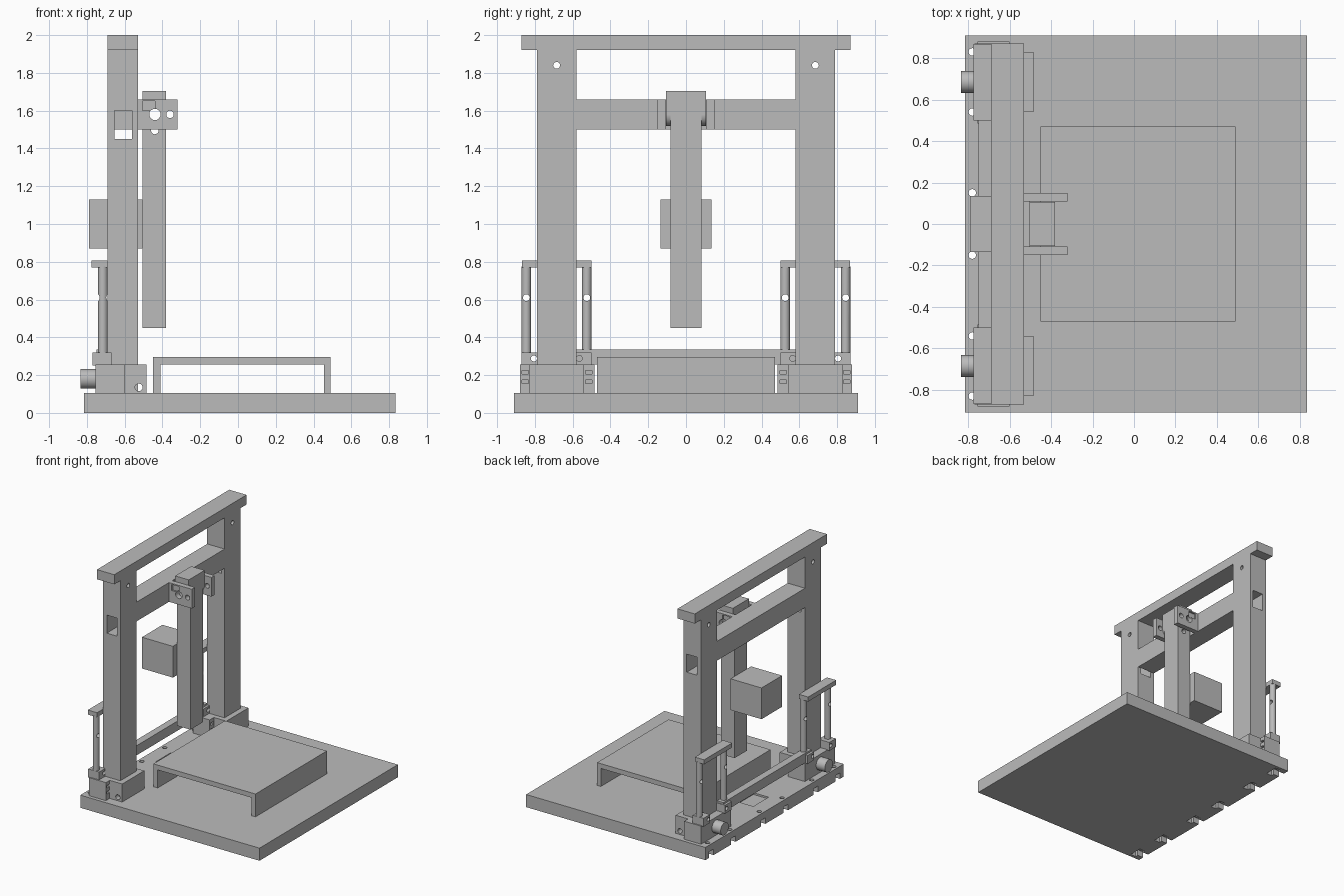
import bpy, bmesh
from math import pi
from mathutils import Matrix

if "Cube" in bpy.data.objects:
    bpy.data.objects.remove(bpy.data.objects["Cube"], do_unlink=True)

GREY = (0.5, 0.5, 0.5, 1)
mat = bpy.data.materials.new("plain grey")
mat.use_nodes = True
mat.diffuse_color = GREY
mat.node_tree.nodes["Principled BSDF"].inputs["Base Color"].default_value = GREY


def finish(name, bm):
    mesh = bpy.data.meshes.new(name)
    bm.to_mesh(mesh)
    bm.free()
    mesh.materials.append(mat)
    ob = bpy.data.objects.new(name, mesh)
    bpy.context.scene.collection.objects.link(ob)
    return ob


def box(name, xs, ys, zs):
    bm = bmesh.new()
    bmesh.ops.create_cube(bm, size=1)
    for v in bm.verts:
        v.co = [a[0] + (c + 0.5) * (a[1] - a[0]) for a, c in zip((xs, ys, zs), v.co)]
    return finish(name, bm)


def rod(name, axis, centre, radius, length, sides=32):
    bm = bmesh.new()
    bmesh.ops.create_cone(bm, cap_ends=True, segments=sides,
                          radius1=radius, radius2=radius, depth=length)
    turn = {"x": Matrix.Rotation(pi / 2, 4, "Y"),
            "y": Matrix.Rotation(pi / 2, 4, "X"), "z": Matrix()}[axis]
    bmesh.ops.transform(bm, matrix=Matrix.Translation(centre) @ turn, verts=bm.verts)
    return finish(name, bm)


def smooth(ob):
    bpy.ops.object.select_all(action="DESELECT")
    bpy.context.view_layer.objects.active = ob
    ob.select_set(True)
    bpy.ops.object.shade_smooth_by_angle()


def cut(ob, *cutters):
    bpy.context.view_layer.objects.active = ob
    for c in cutters:
        mod = ob.modifiers.new("cut", "BOOLEAN")
        mod.object = c
        mod.solver = "EXACT"
        bpy.ops.object.modifier_apply(modifier=mod.name)
        bpy.data.objects.remove(c, do_unlink=True)
    return ob


def hole(axis, centre, radius, length=0.4):
    return rod("hole", axis, centre, radius, length, 20)


def span(side, a, b):
    return sorted((side * a, side * b))


# Base plate with bolt holes, T-shaped slots underneath and a shallow recess
base = box("base_plate", (-0.815, 0.835), (-0.91, 0.91), (0, 0.105))
for s in (-1, 1):
    for y in (0.15, 0.54, 0.83):
        y *= s
        cut(base, hole("z", (-0.78, y, 0.05), 0.018),
            box("slot", (-0.83, -0.74), (y - 0.03, y + 0.03), (-0.02, 0.05)),
            box("slot", (-0.76, -0.71), (y - 0.055, y + 0.055), (-0.02, 0.045)))
cut(base, box("recess", (-0.69, -0.55), (-0.1, 0.1), (0.09, 0.2)))

# Low bridge-shaped platform
cut(box("platform", (-0.45, 0.49), (-0.47, 0.47), (0.105, 0.295)),
    box("gap", (-0.41, 0.455), (-0.6, 0.6), (0, 0.255)))

# Gantry beams
FRAME = (-0.69, -0.53)
box("top_beam", FRAME, (-0.87, 0.87), (1.92, 2.0))
box("cross_beam", FRAME, (-0.58, 0.58), (1.5, 1.66))
box("lower_rail", (-0.75, -0.69), (-0.58, 0.58), (0.255, 0.335))

for s, word in ((-1, "right"), (1, "left")):
    # Upright post with mortise and bolt hole
    mid = s * 0.685
    cut(box(word + "_post", FRAME, span(s, 0.58, 0.79), (0.105, 1.92)),
        box("mortise", (-0.655, -0.56), span(s, 0.5, 0.9), (1.45, 1.6)),
        hole("x", (-0.61, mid, 1.84), 0.018))

    # Foot: front collar and wide rear clamp
    cut(box(word + "_foot_collar", (-0.69, -0.485), span(s, 0.54, 0.83), (0.105, 0.255)),
        hole("y", (-0.525, mid, 0.135), 0.02, 0.6))
    clamp = box(word + "_foot_clamp", (-0.755, -0.6), span(s, 0.485, 0.88), (0.105, 0.255))
    for y in (0.515, 0.85):
        for z in (0.165, 0.215):
            cut(clamp, box("slot", (-0.63, -0.5), span(s, y - 0.017, y + 0.017),
                           (z - 0.01, z + 0.01)))
    smooth(rod(word + "_motor", "x", (-0.79, mid, 0.18), 0.052, 0.09))

    # Lifter: two guide rods with a bridge and carriage blocks
    box(word + "_lifter_bridge", (-0.775, -0.69), span(s, 0.5, 0.868), (0.77, 0.808))
    for y, near, where in ((0.525, 0.565, "inner"), (0.845, 0.805, "outer")):
        guide = rod(f"{word}_{where}_guide_rod", "z", (-0.715, s * y, 0.51), 0.025, 0.53)
        cut(guide, hole("x", (-0.715, s * y, 0.61), 0.018))
        smooth(guide)
        lo, hi = sorted((y - 0.025, near + (0.02 if near > y else -0.02)))
        if near < y:
            lo, hi = near - 0.02, y + 0.025
        cut(box(f"{word}_{where}_carriage", (-0.77, -0.67), span(s, lo, hi), (0.25, 0.32)),
            hole("x", (-0.72, s * near, 0.288), 0.016))

    # Hinge bracket for the arm
    cut(box(word + "_hinge_bracket", (-0.53, -0.32), span(s, 0.108, 0.15), (1.5, 1.66)),
        hole("y", (-0.44, s * 0.13, 1.58), 0.03),
        hole("y", (-0.36, s * 0.13, 1.58), 0.02),
        box("pocket", (-0.505, -0.44), span(s, 0.135, 0.2), (1.6, 1.65)))

# Swinging arm with round hinge hub and square head
cut(box("arm", (-0.505, -0.38), (-0.083, 0.083), (0.45, 1.66)),
    hole("y", (-0.44, 0, 1.58), 0.03), hole("y", (-0.44, 0, 1.495), 0.02))
cut(box("arm_head", (-0.505, -0.38), (-0.105, 0.105), (1.58, 1.705)),
    hole("y", (-0.44, 0, 1.58), 0.03))
hub = rod("arm_hub", "y", (-0.4425, 0, 1.58), 0.062, 0.21)
cut(hub, hole("y", (-0.44, 0, 1.58), 0.03))
smooth(hub)

# Counterweight behind the arm
box("counterweight", (-0.79, -0.505), (-0.135, 0.135), (0.87, 1.13))
